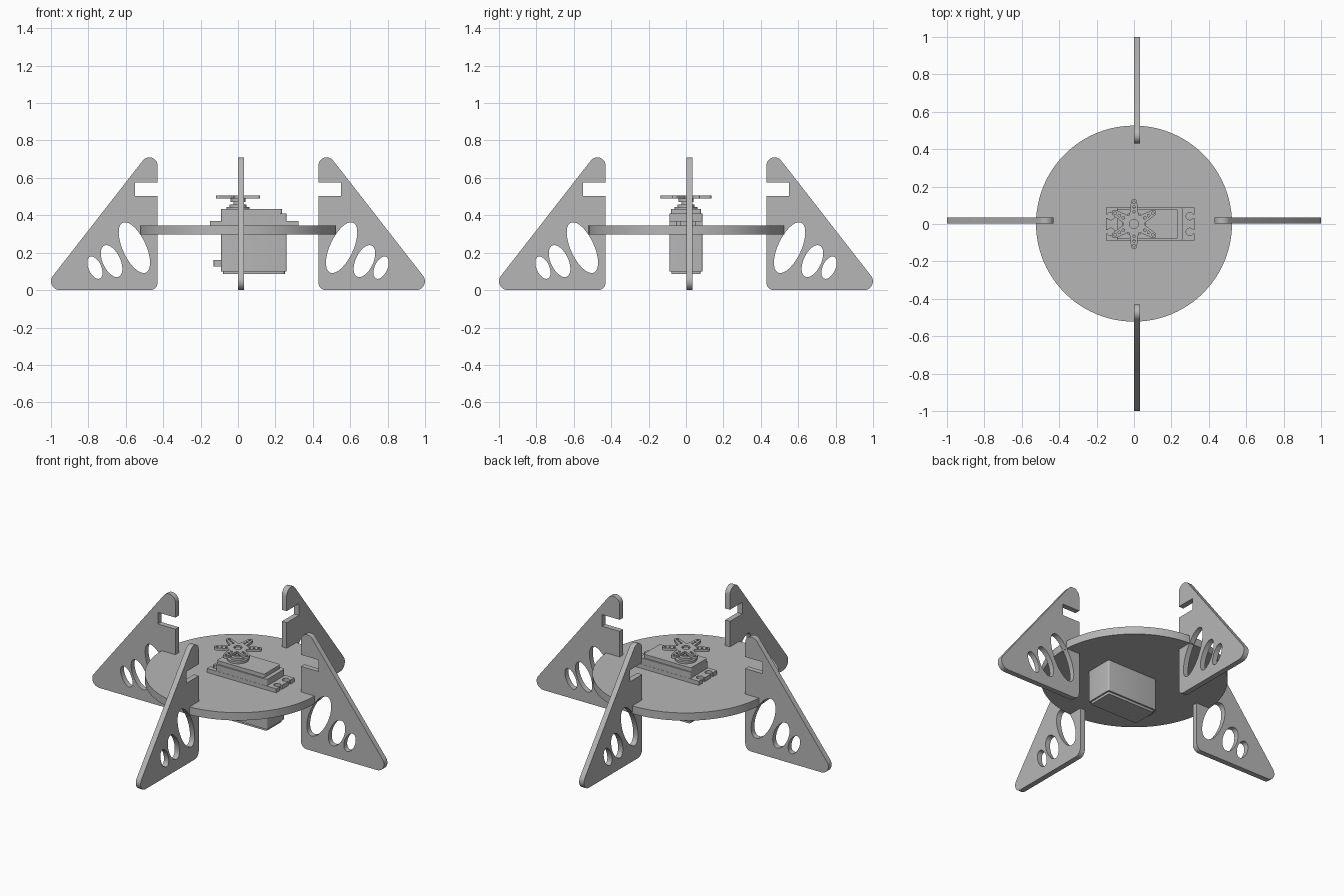
import bpy, bmesh
from math import sin, cos, tan, pi, radians
from mathutils import Vector, Matrix

cube = bpy.data.objects.get("Cube")
if cube:
    bpy.data.objects.remove(cube, do_unlink=True)

grey = bpy.data.materials.new("plain_grey")
grey.use_nodes = True
COLOUR = (0.47, 0.47, 0.47, 1)
grey.diffuse_color = COLOUR
grey.node_tree.nodes["Principled BSDF"].inputs["Base Color"].default_value = COLOUR


def ellipse(cx, cy, a, b=None, tilt=0, n=40):
    """Closed loop; a lies along the tilted x axis."""
    b = b or a
    t = radians(tilt)
    ring = [(a * cos(2 * pi * i / n), b * sin(2 * pi * i / n)) for i in range(n)]
    return [(cx + u * cos(t) - v * sin(t), cy + u * sin(t) + v * cos(t)) for u, v in ring]


def arc(cx, cy, r, start, end, n=10):
    angles = [radians(start + (end - start) * i / n) for i in range(n + 1)]
    return [(cx + r * cos(a), cy + r * sin(a)) for a in angles]


def fillet(corners, n=8):
    """Round each (x, y, radius) corner of a polygon."""
    loop = []
    for i, (x, y, r) in enumerate(corners):
        p = Vector((x, y))
        if r == 0:
            loop.append((x, y))
            continue
        d0 = (Vector(corners[i - 1][:2]) - p).normalized()
        d1 = (Vector(corners[(i + 1) % len(corners)][:2]) - p).normalized()
        half = d0.angle(d1) / 2
        centre = p + (d0 + d1).normalized() * (r / sin(half))
        s = p + d0 * (r / tan(half)) - centre
        e = p + d1 * (r / tan(half)) - centre
        sweep = s.angle(e)
        for k in range(n + 1):
            f = k / n
            v = (s * sin((1 - f) * sweep) + e * sin(f * sweep)) / sin(sweep)
            loop.append(tuple(centre + v))
    return loop


def rectangle(x0, x1, y, r=0.01):
    return fillet([(x0, -y, r), (x1, -y, r), (x1, y, r), (x0, y, r)], 4)


def plate(name, loops, z0, z1, matrix=Matrix()):
    """Extrude an outline with holes between two heights."""
    curve = bpy.data.curves.new(name, "CURVE")
    curve.dimensions = "2D"
    curve.fill_mode = "BOTH"
    curve.extrude = (z1 - z0) / 2
    for loop in loops:
        spline = curve.splines.new("POLY")
        spline.points.add(len(loop) - 1)
        for point, (x, y) in zip(spline.points, loop):
            point.co = (x, y, 0, 1)
        spline.use_cyclic_u = True
    helper = bpy.data.objects.new(name + "_outline", curve)
    bpy.context.collection.objects.link(helper)
    graph = bpy.context.evaluated_depsgraph_get()
    mesh = bpy.data.meshes.new_from_object(helper.evaluated_get(graph))
    bpy.data.objects.remove(helper, do_unlink=True)
    bm = bmesh.new()
    bm.from_mesh(mesh)
    bmesh.ops.remove_doubles(bm, verts=bm.verts, dist=0.00005)
    bmesh.ops.recalc_face_normals(bm, faces=bm.faces)
    bm.transform(matrix @ Matrix.Translation((0, 0, (z0 + z1) / 2)))
    for face in bm.faces:
        face.smooth = True
        face.material_index = 0
    bm.to_mesh(mesh)
    bm.free()
    mesh.set_sharp_from_angle(angle=radians(30))
    mesh.materials.clear()
    mesh.materials.append(grey)
    mesh.name = name
    obj = bpy.data.objects.new(name, mesh)
    bpy.context.collection.objects.link(obj)
    return obj


# Round platform
plate("platform", [ellipse(0, 0.002, 0.524, n=96)], 0.297, 0.345)

# Four upright legs with a notch and three slanted holes
leg_outline = fillet([
    (0.43, 0, 0.04), (1.049, 0, 0.047), (0.43, 0.794, 0.044),
    (0.43, 0.575, 0), (0.55, 0.575, 0), (0.55, 0.503, 0), (0.43, 0.503, 0)])
leg_holes = [ellipse(0.554, 0.227, 0.147, 0.062, 65),
             ellipse(0.676, 0.155, 0.092, 0.047, 65),
             ellipse(0.765, 0.120, 0.064, 0.034, 65)]
upright = Matrix.Rotation(pi / 2, 4, "X")
for k, side in enumerate(("left", "back", "right", "front")):
    offset = (0, 0.018, 0) if k % 2 == 0 else (0.016, 0, 0)
    place = Matrix.Translation(offset) @ Matrix.Rotation(k * pi / 2, 4, "Z") @ upright
    plate(side + "_leg", [leg_outline] + leg_holes, -0.0165, 0.0165, place)

# Motor housing
plate("motor_body", [rectangle(-0.09, 0.26, 0.088)], 0.1, 0.41)
plate("motor_base_cap", [rectangle(-0.08, 0.25, 0.078)], 0.085, 0.101)
plate("motor_lid", [rectangle(-0.09, 0.235, 0.08)], 0.409, 0.433)
plate("cable_stub", [rectangle(-0.13, -0.085, 0.035, 0.004)], 0.127, 0.16)

# Mounting flange with two keyhole notches at each end
half_length, half_width, notch = 0.237, 0.089, 0.042
end = [(half_length, -half_width)]
for y in (-notch, notch):
    end.append((half_length, y - 0.01))
    end += arc(half_length - 0.026, y, 0.02, -30, -330, 14)
    end.append((half_length, y + 0.01))
end.append((half_length, half_width))
flange = [(0.087 + s * x, s * y) for s in (1, -1) for x, y in end]
plate("mounting_flange", [flange], 0.344, 0.37)

# Output shaft stack
for name, r, z0, z1 in (("gear_boss", 0.062, 0.432, 0.445), ("gear_collar", 0.045, 0.444, 0.458),
                        ("shaft", 0.024, 0.457, 0.495), ("horn_hub", 0.04, 0.472, 0.492),
                        ("horn_screw", 0.016, 0.49, 0.502)):
    plate(name, [ellipse(0, 0, r)], z0, z1)

# Six-armed horn with small holes
star, holes = [], [ellipse(0, 0, 0.024, n=24)]
for k in range(6):
    angle = radians(30 + 60 * k)
    turn = Matrix.Rotation(angle, 2)
    arm = [(0.05, -0.024)] + arc(0.119, 0, 0.016, -85, 85, 8) + [(0.05, 0.024)]
    star += [tuple(turn @ Vector(p)) for p in arm]
    for r in (0.066, 0.09, 0.116):
        holes.append(ellipse(r * cos(angle), r * sin(angle), 0.007, n=12))
plate("horn", [star] + holes, 0.49, 0.506)
